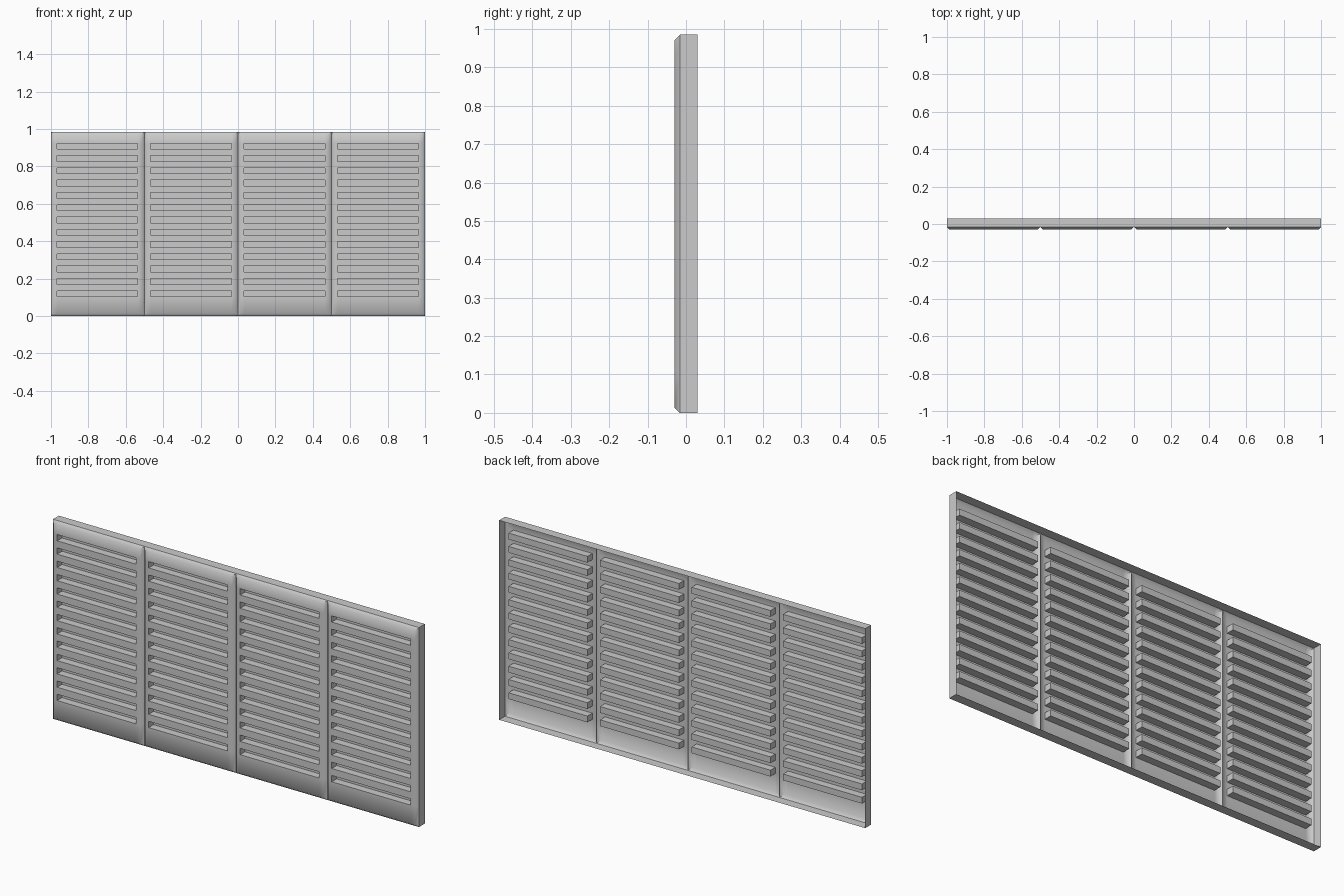
import bpy, bmesh, math

if "Cube" in bpy.data.objects:
    bpy.data.objects.remove(bpy.data.objects["Cube"])

H, C = 0.985, 0.014                 # panel height, chamfer size
FRONT, EDGE, BACK = -0.03, -0.016, 0.03
POCKET = 0.008                      # y of the louver pocket backs
ROWS, FIRST, STEP, SLOT_H = 13, 0.104, 0.0657, 0.031

grey = bpy.data.materials.new("light grey")
grey.diffuse_color = (0.6, 0.6, 0.6, 1)
grey.use_nodes = True
grey.node_tree.nodes["Principled BSDF"].inputs["Base Color"].default_value = grey.diffuse_color


def make_object(name, bm):
    mesh = bpy.data.meshes.new(name)
    bm.to_mesh(mesh)
    bm.free()
    mesh.materials.append(grey)
    obj = bpy.data.objects.new(name, mesh)
    bpy.context.collection.objects.link(obj)
    return obj


def louvered_panel(name, x0):
    """Chamfered front sheet with a column of box-shaped louver pockets."""
    bm = bmesh.new()
    xs = [x0, x0 + C, x0 + 0.033, x0 + 0.464, x0 + 0.5 - C, x0 + 0.5]
    zs = [0, C]
    for r in range(ROWS):
        zs += [FIRST + r * STEP, FIRST + r * STEP + SLOT_H]
    zs += [H - C, H]
    nx, nz = len(xs), len(zs)

    def on_rim(i, j):
        return i in (0, nx - 1) or j in (0, nz - 1)

    grid = [[bm.verts.new((x, EDGE if on_rim(i, j) else FRONT, z))
             for j, z in enumerate(zs)] for i, x in enumerate(xs)]
    for i in range(nx - 1):
        for j in range(nz - 1):
            q = [grid[i][j], grid[i + 1][j], grid[i + 1][j + 1], grid[i][j + 1]]
            if i == 2 and 2 <= j < nz - 3 and j % 2 == 0:
                # recessed pocket: four walls and a back
                b = [bm.verts.new((v.co.x, POCKET, v.co.z)) for v in q]
                for k in range(4):
                    n = (k + 1) % 4
                    bm.faces.new((q[k], q[n], b[n], b[k]))
                bm.faces.new(b)
            elif i in (0, nx - 2) and j in (0, nz - 2):
                # mitred chamfer corner
                s = 0 if (i == 0) == (j == 0) else 1
                q = q[s:] + q[:s]
                bm.faces.new((q[0], q[1], q[2]))
                bm.faces.new((q[0], q[2], q[3]))
            else:
                bm.faces.new(q)
    obj = make_object(name, bm)
    bpy.ops.object.select_all(action='DESELECT')
    obj.select_set(True)
    bpy.context.view_layer.objects.active = obj
    bpy.ops.object.shade_smooth_by_angle(angle=math.radians(50))


for n in range(4):
    louvered_panel(f"louvered_panel_{n + 1}", -1 + 0.5 * n)

# Thin outer rim, open at the back
bm = bmesh.new()
corners = [(-1, 0), (1, 0), (1, H), (-1, H)]
f = [bm.verts.new((x, EDGE, z)) for x, z in corners]
b = [bm.verts.new((x, BACK, z)) for x, z in corners]
for k in range(4):
    n = (k + 1) % 4
    bm.faces.new((f[n], f[k], b[k], b[n]))
bmesh.ops.recalc_face_normals(bm, faces=bm.faces)
make_object("outer_rim", bm)
